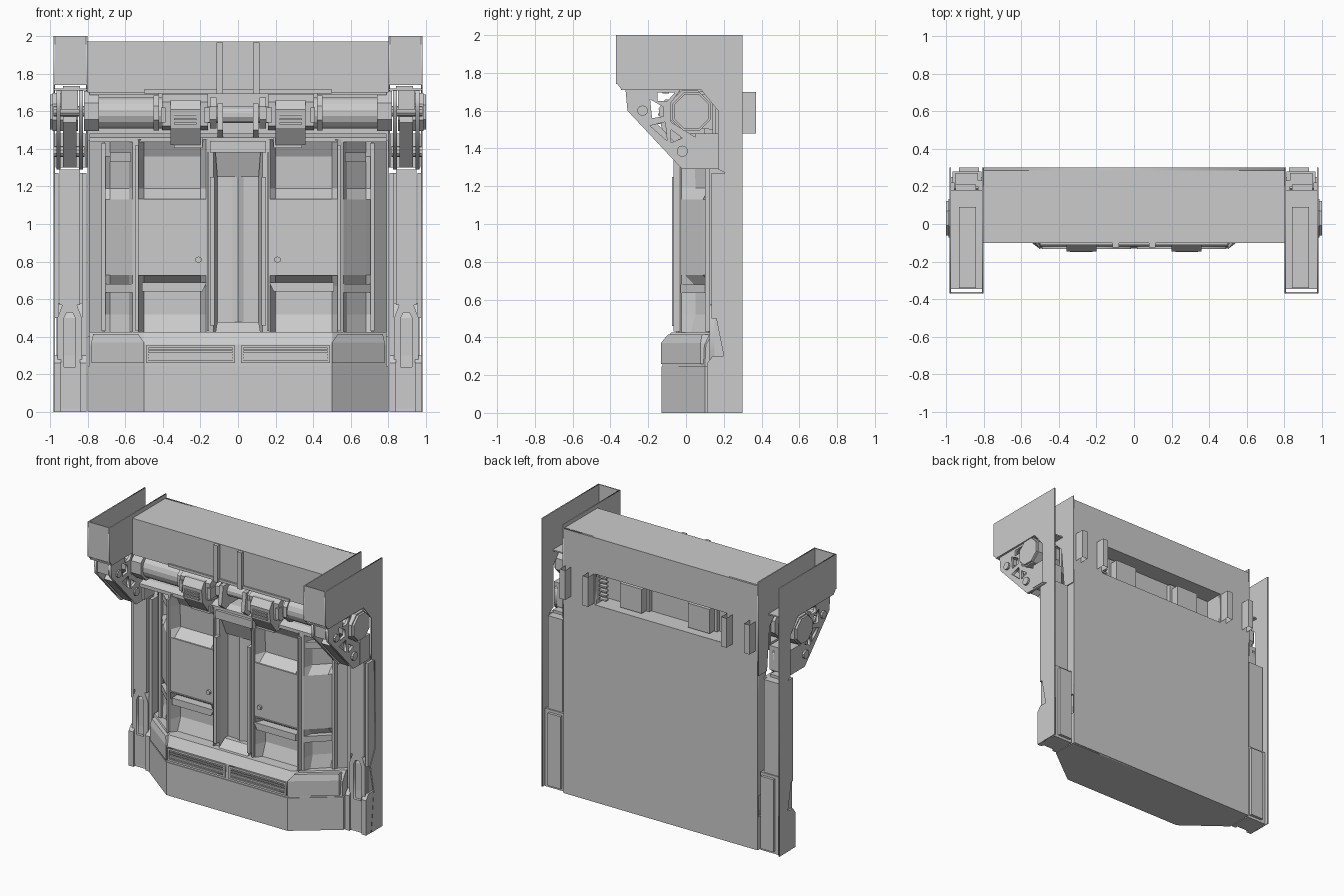
import bpy, bmesh, math

if "Cube" in bpy.data.objects:
    bpy.data.objects.remove(bpy.data.objects["Cube"])

MAP = {'x': lambda u, v, w: (w, u, v), 'y': lambda u, v, w: (u, w, v), 'z': lambda u, v, w: (u, v, w)}

def finish(name, bm, mirror=False, recalc=True):
    if recalc:
        bmesh.ops.remove_doubles(bm, verts=bm.verts, dist=1e-5)
        bmesh.ops.recalc_face_normals(bm, faces=bm.faces)
    me = bpy.data.meshes.new(name)
    bm.to_mesh(me)
    bm.free()
    ob = bpy.data.objects.new(name, me)
    bpy.context.scene.collection.objects.link(ob)
    if mirror:
        ob.modifiers.new("Mirror", 'MIRROR').use_axis[0] = True
    return ob

def loft(name, rings, mirror=False, caps=True):
    """Join equal-length closed rings of 3D points."""
    bm = bmesh.new()
    vs = [[bm.verts.new(p) for p in r] for r in rings]
    n = len(rings[0])
    for a, b in zip(vs, vs[1:]):
        for i in range(n):
            bm.faces.new((a[i], a[(i + 1) % n], b[(i + 1) % n], b[i]))
    if caps:
        bm.faces.new(vs[0][::-1])
        bm.faces.new(vs[-1])
    return finish(name, bm, mirror)

def prism(name, axis, pts, w0, w1, mirror=False, caps=True):
    return loft(name, [[MAP[axis](u, v, w) for u, v in pts] for w in (w0, w1)], mirror, caps)

def rect(u0, u1, v0, v1):
    return [(u0, v0), (u1, v0), (u1, v1), (u0, v1)]

def box(name, x0, x1, y0, y1, z0, z1, mirror=False):
    return prism(name, 'z', rect(x0, x1, y0, y1), z0, z1, mirror)

def ngon(u, v, r, n=8):
    return [(u + r * math.cos((i + .5) * math.tau / n), v + r * math.sin((i + .5) * math.tau / n)) for i in range(n)]

def drum(name, x0, x1, y, z, r, n=8):
    return prism(name, 'x', ngon(y, z, r, n), x0, x1, True)

def plate(name, axis, outline, holes, w0, w1, mirror=False):
    """Flat plate with cut-outs, filled from a 2D curve."""
    cu = bpy.data.curves.new(name, 'CURVE')
    cu.dimensions, cu.fill_mode, cu.extrude = '2D', 'BOTH', (w1 - w0) / 2
    for pts in [outline] + holes:
        sp = cu.splines.new('POLY')
        sp.points.add(len(pts) - 1)
        for p, q in zip(sp.points, pts):
            p.co = (q[0], q[1], 0, 1)
        sp.use_cyclic_u = True
    ob = bpy.data.objects.new(name, cu)
    bpy.context.scene.collection.objects.link(ob)
    dg = bpy.context.evaluated_depsgraph_get()
    me = bpy.data.meshes.new_from_object(ob.evaluated_get(dg))
    bm = bmesh.new()
    bm.from_mesh(me)
    bpy.data.objects.remove(ob)
    bpy.data.meshes.remove(me)
    for v in bm.verts:
        v.co = MAP[axis](v.co.x, v.co.y, v.co.z + (w0 + w1) / 2)
    return finish(name, bm, mirror)

# Base plinth: trapezoid plan, bevelled upper step
def base_ring(inset, z):
    return [(-.5 + inset * .4, -.13 + inset, z), (.5 - inset * .4, -.13 + inset, z), (.79, .28, z), (-.79, .28, z)]
prism("base_plinth", 'z', [(-.5, -.13), (.5, -.13), (.8, .1), (.8, .3), (-.8, .3), (-.8, .1)], 0, .245)
def step_ring(i, z):
    return [(-.5, -.125 + i, z), (.5, -.125 + i, z), (.79, .1 + i, z), (.79, .29, z), (-.79, .29, z), (-.79, .1 + i, z)]
loft("base_step", [step_ring(0, .245), step_ring(.005, .36), step_ring(.045, .425)])
# Raised corner panels on the step
loft("base_corner_panel", [[(.5, -.133, z0), (.78, .077, z0), (.78, .11, z0), (.5, -.09, z0)] if z0 < .38 else
     [(.53, -.095, z0), (.77, .085, z0), (.77, .14, z0), (.53, -.06, z0)] for z0 in (.26, .37, .415)], True)
# Front grilles
plate("grille_frame", 'y', rect(.015, .49, .26, .355), [rect(.03, .475, .275, .34)], -.133, -.12, True)
for i in range(4):
    box("grille_slat", .03, .475, -.13, -.115, .278 + i * .016, .286 + i * .016, True)

# Rear panel with a window, and the recess behind the window
plate("rear_panel", 'y', rect(-.8, .8, 0, 1.97), [rect(-.54, .54, 1.47, 1.71)], .285, .3)
prism("window_tunnel", 'y', rect(-.54, .54, 1.47, 1.71), .16, .299, caps=False)
box("machinery_back_wall", -.8, .8, .14, .16, 1.44, 1.72)
box("window_block", .19, .37, .16, .25, 1.48, 1.66, True)
box("window_block_rim", .17, .39, .16, .19, 1.475, 1.69, True)
for i in range(6):
    box("window_rung", .47, .53, .24, .27, 1.5 + i * .033, 1.512 + i * .033)
# Rear tabs: open-ended channels
for x in (.57, .76):
    prism("rear_tab", 'z', rect(x - .022, x + .022, .3, .37), 1.48, 1.70, True, caps=False)
box("side_wall", .785, .8, .2, .29, .4, 1.72, True)

# Folded facade between plinth and machinery: flat middle band, recessed top and bottom
cols = [(0, .02, 0), (.03, .035, 0), (.11, .04, 0), (.13, -.03, 0), (.17, -.04, 0), (.2, -.04, 1), (.5, -.04, 1), (.53, -.04, 0),
        (.56, -.025, 0), (.58, -.005, .7), (.68, .09, .7), (.71, .12, 0), (.73, .14, 0), (.8, .21, 0)]
rows = [(.42, .04), (.52, .08), (.67, .08), (.73, 0), (1.13, 0), (1.19, .08), (1.36, .07), (1.45, .02)]
bm = bmesh.new()
grid = [[bm.verts.new((x, y + d * k, z)) for x, y, k in cols] for z, d in rows]
for a, b in zip(grid, grid[1:]):
    for i in range(len(cols) - 1):
        bm.faces.new((a[i], a[i + 1], b[i + 1], b[i]))
finish("facade_panels", bm, True, False)
# Vertical rails and column ends
box("centre_rail", .125, .15, -.075, -.02, .46, 1.25, True)
box("centre_rail_strip", .155, .165, -.06, -.03, .43, 1.38, True)
box("panel_rail", .53, .545, -.065, -.02, .43, 1.42, True)
box("corner_rail", .705, .725, .1, .15, .43, 1.43, True)
box("column_cap", -.15, .15, -.05, .06, 1.38, 1.44)
loft("column_hood", [[(-.12, -.03, z), (.12, -.03, z), (.12, .05, z), (-.12, .05, z)] if z > 1.3 else
                     [(-.11, .02, z), (.11, .02, z), (.11, .05, z), (-.11, .05, z)] for z in (1.25, 1.38)])
loft("column_foot", [[(-.12, -.06, .42), (.12, -.06, .42), (.12, .05, .42), (-.12, .05, .42)],
                     [(-.11, .0, .48), (.11, .0, .48), (.11, .05, .48), (-.11, .05, .48)]])
# Shelves, handles and small details on the panels
prism("panel_shelf", 'y', [(.19, .64), (.51, .64), (.51, .69), (.165, .69)], -.05, .05, True)
loft("side_shelf", [[(.56, -.03, z), (.71, .11, z), (.71, .15, z), (.56, .05, z)] for z in (.635, .68)], True)
loft("side_lamp", [[(.57, -.02, z), (.68, .08, z), (.68, .14, z), (.57, .06, z)] for z in (1.33, 1.38)], True)
prism("panel_knob", 'y', ngon(.21, .81, .018, 6), -.055, -.035, True)
for z in (.73, 1.13):
    box("panel_seam", .17, .53, -.045, -.03, z - .004, z + .004, True)

# Top beam
box("top_beam", -.8, .8, -.1, .3, 1.7, 1.97)
box("beam_rib", .08, .115, -.125, -.09, 1.69, 1.965, True)
box("beam_lower_lip", -.5, .5, -.112, -.09, 1.695, 1.715)
prism("header_ledge", 'x', [(-.03, 1.435), (.16, 1.435), (.16, 1.48), (.02, 1.48), (-.03, 1.46)], -.79, .79)

# Horizontal pistons with collars and clamps
drum("piston_barrel", .4, .77, .02, 1.59, .085, 16)
drum("piston_inner_rod", .0, .16, .03, 1.58, .045, 12)
drum("piston_inner_collar", .115, .15, .03, 1.59, .09)
drum("piston_end_collar", .74, .82, .02, 1.6, .115)
drum("piston_mid_collar", .42, .45, .02, 1.59, .1)
drum("end_hub", .85, .985, .03, 1.595, .11)
prism("clamp_body", 'x', [(-.09, 1.52), (.14, 1.5), (.14, 1.69), (-.04, 1.69), (-.1, 1.65)], .16, .405, True)
prism("clamp_jaw", 'x', [(-.13, 1.51), (-.06, 1.42), (.1, 1.42), (.1, 1.66), (-.11, 1.66), (-.145, 1.61)], .2, .36, True)
box("clamp_foot", .19, .34, -.06, .05, 1.405, 1.46, True)
box("clamp_arm", .15, .18, -.11, .05, 1.54, 1.62, True)
box("clamp_arm", .385, .41, -.11, .05, 1.54, 1.62, True)
for i in range(3):
    box("clamp_slat", .22, .34, -.148, -.11, 1.53 + i * .022, 1.54 + i * .022, True)
prism("guide_tab", 'x', [(-.08, 1.5), (-.03, 1.46), (.14, 1.46), (.14, 1.64), (-.06, 1.64)], .08, .11, True)
box("upper_pipe_tray", .42, .79, -.06, .1, 1.685, 1.715, True)

# Corner housings: thin walls, open at top and back
side = [(-.37, 2), (.3, 2), (.3, 0), (.17, 0), (.2, .3), (.16, .5), (.22, .62), (.21, 1.27), (.17, 1.29), (.17, 1.6),
        (.08, 1.71), (-.34, 1.71), (-.37, 1.75)]
plate("housing_outer_wall", 'x', side, [], .972, .98, True)
plate("housing_inner_wall", 'x', [(-.37, 2), (.3, 2), (.3, 1.3), (.2, 1.3), (.17, 1.62), (.08, 1.71), (-.34, 1.71), (-.37, 1.75)],
      [], .8, .808, True)
box("housing_front", .8, .98, -.37, -.362, 1.74, 2, True)
box("housing_floor", .8, .98, -.345, .18, 1.71, 1.72, True)
box("housing_floor_rail", .84, .93, -.34, .09, 1.72, 1.735, True)

# Truss brackets below the housings
truss = [(-.32, 1.71), (-.31, 1.6), (-.02, 1.29), (.17, 1.29), (.17, 1.45), (.05, 1.46), (-.08, 1.54), (-.08, 1.64), (-.03, 1.71)]
cuts = [[(-.15, 1.695), (-.06, 1.695), (-.1, 1.65), (-.15, 1.65)], [(-.19, 1.52), (-.11, 1.54), (-.1, 1.44)],
        [(-.18, 1.56), (-.12, 1.57), (-.12, 1.62), (-.19, 1.66)], [(-.08, 1.43), (-.08, 1.5), (-.02, 1.455)]]
for x0, x1 in ((.825, .845), (.945, .965)):
    plate("truss_bracket", 'x', truss, cuts, x0, x1, True)
drum("bracket_bolt", .815, .98, -.23, 1.6, .028, 10)
drum("bracket_bolt", .815, .98, -.02, 1.385, .03, 10)
drum("bracket_hub_cap", .97, 1.0, .03, 1.595, .1)
box("bracket_front_web", .85, .94, -.31, -.27, 1.61, 1.71, True)
loft("bracket_lower_web", [[(.86, y, z), (.93, y, z), (.93, y + .05, z + .04), (.86, y + .05, z + .04)] for y, z in ((-.25, 1.54), (-.02, 1.3))], True)
box("bracket_side_block", .808, .97, .05, .17, 1.3, 1.48, True)

# Side posts: sliding rail above, boxed sleeve below
box("post_rail", .84, .95, .125, .21, .57, 1.29, True)
box("post_flange_inner", .805, .83, .14, .23, .3, 1.27, True)
box("post_flange_outer", .955, .975, .135, .22, .5, 1.27, True)
box("post_back_bar", .83, .95, .2, .27, .58, 1.27, True)
prism("sleeve_body", 'x', [(.13, 0), (.28, 0), (.28, .58), (.19, .58), (.15, .5), (.15, .3)], .81, .965, True)
plate("sleeve_frame", 'y', [(.83, .02), (.96, .02), (.96, .5), (.93, .58), (.86, .58), (.83, .5)],
      [[(.865, .24), (.925, .24), (.925, .5), (.91, .53), (.88, .53), (.865, .5)]], .125, .17, True)
prism("sleeve_shoe", 'x', [(.11, 0), (.25, 0), (.25, .3), (.14, .3), (.11, .26)], .805, .84, True)
prism("sleeve_shoe", 'x', [(.11, 0), (.25, 0), (.25, .3), (.14, .3), (.11, .26)], .94, .978, True)
box("sleeve_back", .825, .93, .27, .3, .02, .56, True)
